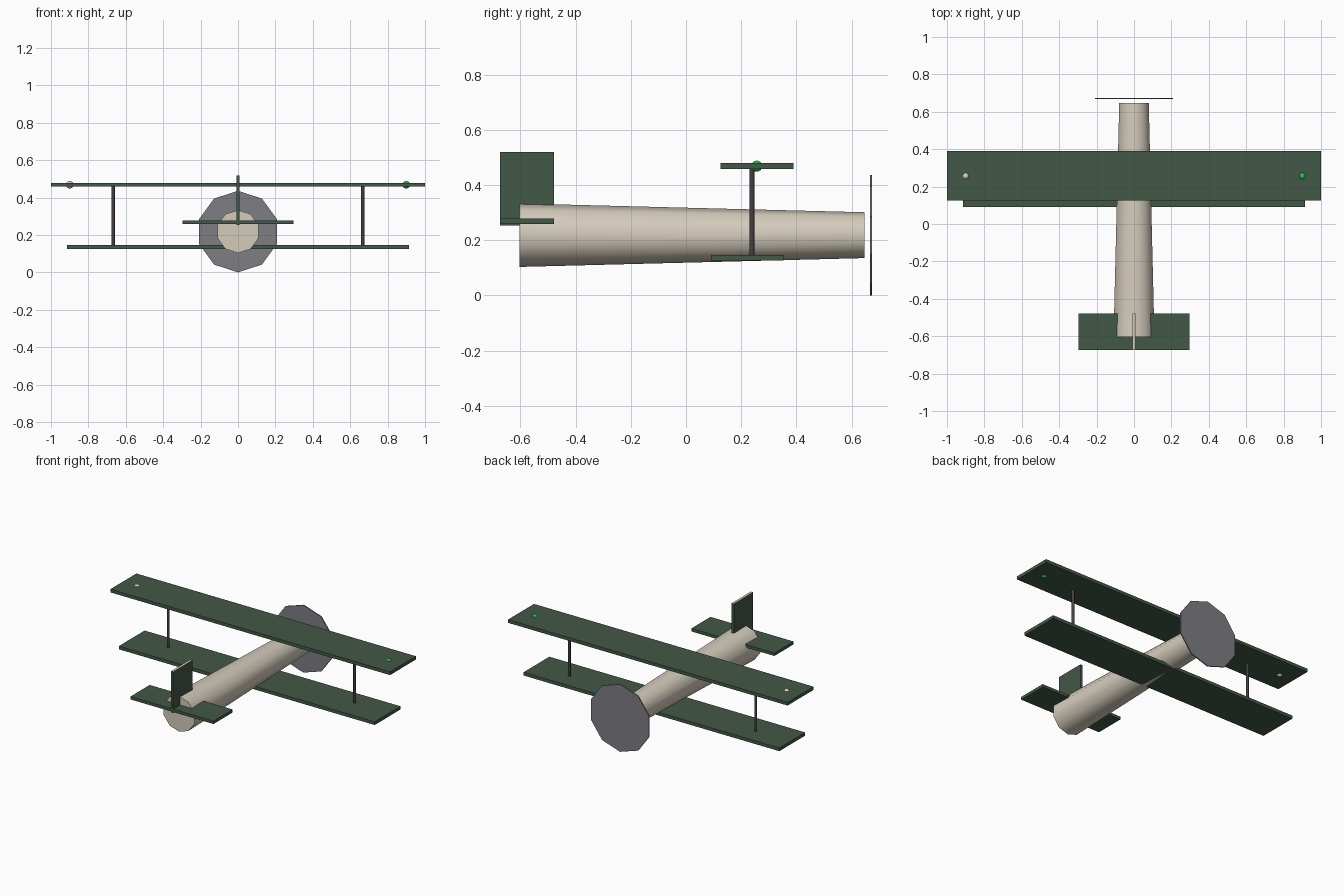
import bpy
import math

cube = bpy.data.objects.get("Cube")
if cube:
    bpy.data.objects.remove(cube, do_unlink=True)


def material(name, r, g, b):
    m = bpy.data.materials.new(name)
    m.use_nodes = True
    m.diffuse_color = (r, g, b, 1)
    bsdf = m.node_tree.nodes["Principled BSDF"]
    bsdf.inputs["Base Color"].default_value = (r, g, b, 1)
    bsdf.inputs["Roughness"].default_value = 0.8
    return m


GREEN = material("dark green", 0.055, 0.098, 0.063)
CREAM = material("cream", 0.66, 0.60, 0.50)
GREY = material("propeller grey", 0.21, 0.21, 0.23)
DARK = material("strut dark grey", 0.06, 0.05, 0.055)
LAMP = material("lamp green", 0.01, 0.55, 0.06)


def finish(name, mat, smooth=False):
    ob = bpy.context.object
    ob.name = name
    ob.data.materials.append(mat)
    if smooth:
        bpy.ops.object.shade_smooth_by_angle(angle=math.radians(50))
    return ob


def box(name, mat, x, y, z):
    """Box from a half width in x and (low, high) ranges in y and z."""
    bpy.ops.mesh.primitive_cube_add(size=1, location=(0, sum(y) / 2, sum(z) / 2))
    ob = bpy.context.object
    ob.scale = (2 * x, y[1] - y[0], z[1] - z[0])
    bpy.ops.object.transform_apply(location=False, rotation=False, scale=True)
    return finish(name, mat)


def round_y(name, mat, r_back, r_front, y0, y1, z, smooth):
    """Ten-sided frustum along y with a corner at the top."""
    bpy.ops.mesh.primitive_cone_add(
        vertices=10, radius1=r_back, radius2=r_front, depth=y1 - y0,
        location=(0, (y0 + y1) / 2, z), rotation=(-math.pi / 2, 0, 0))
    return finish(name, mat, smooth)


# Body and spinning propeller disc
round_y("fuselage", CREAM, 0.115, 0.083, -0.603, 0.647, 0.218, True)
round_y("propeller_disc", GREY, 0.218, 0.218, 0.667, 0.674, 0.218, False)

# Wings and tail
box("upper_wing", GREEN, 1.0, (0.125, 0.39), (0.458, 0.479))
box("lower_wing", GREEN, 0.915, (0.09, 0.353), (0.126, 0.147))
box("tailplane", GREEN, 0.297, (-0.674, -0.478), (0.259, 0.278))
fin = box("tail_fin", GREEN, 0.008, (-0.674, -0.478), (0.253, 0.519))
fin.data.materials.append(CREAM)
for face in fin.data.polygons:
    if face.normal.z > 0.5:
        face.material_index = 1

# Wing struts and tip lamps on both sides
for side, sx, lamp in (("left", 1, LAMP), ("right", -1, CREAM)):
    bpy.ops.mesh.primitive_cylinder_add(
        vertices=10, radius=0.0085, depth=0.33, location=(sx * 0.667, 0.239, 0.303))
    finish(side + "_strut", DARK, True)
    bpy.ops.mesh.primitive_uv_sphere_add(
        segments=16, ring_count=10, radius=0.02, location=(sx * 0.9, 0.256, 0.468))
    finish(side + "_lamp", lamp, True)
